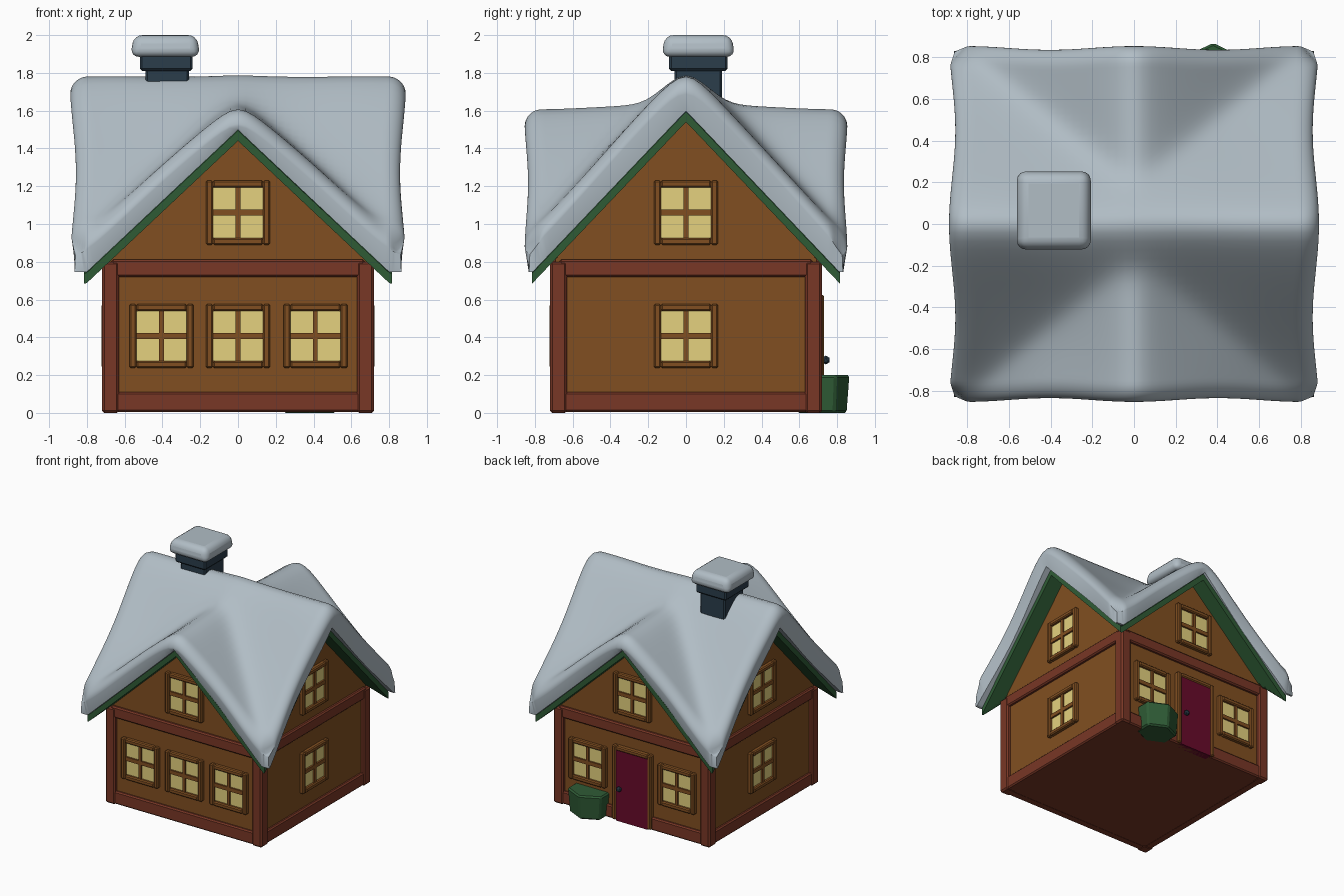
import bpy, bmesh
from math import sin, cos, pi, sqrt, hypot, radians
from mathutils import Matrix, Vector

if "Cube" in bpy.data.objects:
    bpy.data.objects.remove(bpy.data.objects["Cube"], do_unlink=True)


def material(name, r, g, b):
    m = bpy.data.materials.new(name)
    m.use_nodes = True
    m.diffuse_color = (r, g, b, 1)
    bsdf = m.node_tree.nodes["Principled BSDF"]
    bsdf.inputs["Base Color"].default_value = (r, g, b, 1)
    bsdf.inputs["Roughness"].default_value = 0.9
    return m


SNOW = material("snow", 0.44, 0.51, 0.56)
WALL = material("wall brown", 0.22, 0.078, 0.015)
BEAM = material("beam red brown", 0.19, 0.038, 0.019)
GLASS = material("window yellow", 0.78, 0.64, 0.21)
GREEN = material("trim green", 0.028, 0.105, 0.036)
SLATE = material("chimney slate", 0.024, 0.047, 0.07)
DOOR = material("door crimson", 0.14, 0.003, 0.024)


def finish(name, bm, mat, bevel=0.0, segments=1, smooth=False):
    bmesh.ops.recalc_face_normals(bm, faces=bm.faces)
    mesh = bpy.data.meshes.new(name)
    bm.to_mesh(mesh)
    bm.free()
    mesh.materials.append(mat)
    ob = bpy.data.objects.new(name, mesh)
    bpy.context.collection.objects.link(ob)
    if bevel:
        mod = ob.modifiers.new("Bevel", "BEVEL")
        mod.width, mod.segments = bevel, segments
    if smooth:
        bpy.ops.object.select_all(action="DESELECT")
        ob.select_set(True)
        bpy.context.view_layer.objects.active = ob
        bpy.ops.object.shade_smooth_by_angle(angle=radians(50))
    return ob


def boxes(name, mat, spans, turn=0, bevel=0.0, segments=1, smooth=False):
    """Boxes from (x0, x1, y0, y1, z0, z1), turned by quarter turns about z."""
    bm = bmesh.new()
    for x0, x1, y0, y1, z0, z1 in spans:
        place = Matrix.Translation(((x0 + x1) / 2, (y0 + y1) / 2, (z0 + z1) / 2))
        size = Matrix.Diagonal((x1 - x0, y1 - y0, z1 - z0, 1))
        bmesh.ops.create_cube(bm, size=1, matrix=Matrix.Rotation(turn * pi / 2, 4, "Z") @ place @ size)
    return finish(name, bm, mat, bevel, segments, smooth)


def prism(name, mat, profile, half, turn):
    """Extrude an (x, z) profile along y."""
    bm = bmesh.new()
    face = bm.faces.new([bm.verts.new((x, -half, z)) for x, z in profile])
    out = bmesh.ops.extrude_face_region(bm, geom=[face])
    moved = [v for v in out["geom"] if isinstance(v, bmesh.types.BMVert)]
    bmesh.ops.translate(bm, verts=moved, vec=(0, 2 * half, 0))
    bmesh.ops.rotate(bm, verts=bm.verts, matrix=Matrix.Rotation(turn * pi / 2, 3, "Z"))
    return finish(name, bm, mat)


def shell(name, mat, top, bottom, n, smooth):
    """Closed sheet between two functions that map (u, v) in -1..1 to points."""
    bm = bmesh.new()
    steps = [sin((2 * i / n - 1) * pi / 2) for i in range(n + 1)]
    layers = [[[bm.verts.new(f(u, v)) for v in steps] for u in steps] for f in (top, bottom)]
    for g in layers:
        for i in range(n):
            for j in range(n):
                bm.faces.new((g[i][j], g[i + 1][j], g[i + 1][j + 1], g[i][j + 1]))
    rims = [[g[i][0] for i in range(n)] + [g[n][j] for j in range(n)]
            + [g[i][n] for i in range(n, 0, -1)] + [g[0][j] for j in range(n, 0, -1)] for g in layers]
    a, b = rims
    for i in range(len(a)):
        k = (i + 1) % len(a)
        bm.faces.new((a[i], a[k], b[k], b[i]))
    return finish(name, bm, mat, smooth=smooth)


# Cross-gabled roof surface
def roof(x, y):
    return max(1.495 - 0.94 * abs(x), 1.595 - 1.05 * abs(y))


# Green roof boards under the snow
HALF = 0.815
shell("roof_boards", GREEN,
      lambda u, v: (u * HALF, v * HALF, roof(u * HALF, v * HALF)),
      lambda u, v: (u * HALF, v * HALF, roof(u * HALF, v * HALF) - 0.055), 48, False)


# Thick rounded snow blanket with soft ridges, valleys and a wavy rim
def snow_plan(u, v):
    wide = 0.873 + 0.015 * cos(2 * pi * v * 0.95)
    deep = 0.845 + 0.009 * cos(2 * pi * u * 1.1)
    return u * wide, v * deep, wide, deep


def snow_top(u, v):
    x, y, wide, deep = snow_plan(u, v)
    a = 1.685 - 0.94 * sqrt(x * x + 0.0064)
    b = 1.865 - 1.12 * sqrt(y * y + 0.0064)
    z = (a + b + sqrt((a - b) ** 2 + 0.008)) / 2
    r = 0.09
    qx = max(0, 1 - (wide - abs(x)) / r)
    qy = max(0, 1 - (deep - abs(y)) / r)
    q = min(1, hypot(qx, qy))
    pull = 1 - 0.03 * qx * qy
    z += 0.006 * sin(7 * x + 2 * y) * sin(6 * y - x)
    return x * pull, y * pull, z - 0.09 * (1 - sqrt(1 - q * q))


def snow_bottom(u, v):
    x, y, _, _ = snow_plan(u, v)
    x, y = x * 0.975, y * 0.975
    return x, y, max(roof(x, y) + 0.003, 0.745)


shell("roof_snow", SNOW, snow_top, snow_bottom, 64, True)

# Walls with gables, and the floor
W = 0.69
for turn, peak, name in ((0, 1.46, "front_back_walls"), (1, 1.55, "side_walls")):
    prism(name, WALL, [(-W, 0.02), (W, 0.02), (W, 0.815), (0, peak), (-W, 0.815)], W, turn)
boxes("floor", BEAM, [(-0.7, 0.7, -0.7, 0.7, 0.005, 0.03)])

# Timber frame
for turn in range(4):
    boxes(f"corner_post_{turn}", BEAM, [(-0.72, -0.63, -0.72, -0.63, 0, 0.8)], turn, 0.012)
    boxes(f"wall_beams_{turn}", BEAM, [(-0.66, 0.66, -0.712, -0.64, 0.004, 0.11),
                                       (-0.67, 0.67, -0.715, -0.64, 0.72, 0.812)], turn, 0.01)


# Windows: four frame bars, a cross and a glowing plate
def window(name, x, z, turn):
    o, i, m = 0.17, 0.133, 0.012
    front, mid, back = -0.722, -0.712, -0.68
    boxes(name + "_frame", WALL, [
        (x - o, x - i, front, back, z - o, z + o),
        (x + i, x + o, front, back, z - o, z + o),
        (x - i, x + i, front, back, z + i, z + o),
        (x - i, x + i, front, back, z - o, z - i)], turn, 0.008)
    boxes(name + "_cross", WALL, [
        (x - m, x + m, mid, back, z - i, z + i),
        (x - i, x + i, mid, back, z - m - 0.004, z + m + 0.004)], turn)
    boxes(name + "_glass", GLASS, [(x - i, x + i, -0.698, -0.69, z - i, z + i)], turn)


lower = {"front": (-0.405, 0, 0.41), "right": (0,), "back": (-0.41, 0.41), "left": (0,)}
for turn, (side, spots) in enumerate(lower.items()):
    window(side + "_upper_window", 0, 1.06, turn)
    for n, x in enumerate(spots):
        window(f"{side}_window_{n}", x, 0.407, turn)

# Back door with frame and knob
boxes("door", DOOR, [(-0.14, 0.15, -0.722, -0.66, 0.004, 0.59)], 2)
boxes("door_frame", WALL, [(-0.175, -0.14, -0.73, -0.66, 0.01, 0.625),
                           (0.15, 0.185, -0.73, -0.66, 0.01, 0.625),
                           (-0.14, 0.15, -0.73, -0.66, 0.59, 0.625)], 2, 0.008)
bm = bmesh.new()
bmesh.ops.create_icosphere(bm, subdivisions=1, radius=0.024,
                           matrix=Matrix.Translation((0.1, 0.74, 0.28)))
finish("door_knob", bm, SLATE)

# Faceted bush beside the door
bm = bmesh.new()
bmesh.ops.create_cone(bm, cap_ends=True, segments=6, radius1=0.9, radius2=1, depth=0.2,
                      matrix=Matrix.Translation((0.38, 0.72, 0.1)) @ Matrix.Diagonal((0.18, 0.15, 1, 1)))
finish("bush", bm, GREEN, 0.012)

# Chimney with a snow cap
boxes("chimney_shaft", SLATE, [(-0.49, -0.26, -0.06, 0.19, 1.5, 1.83)], bevel=0.01)
boxes("chimney_rim", SLATE, [(-0.52, -0.24, -0.09, 0.22, 1.81, 1.9)], bevel=0.012)
cap = boxes("chimney_snow", SNOW, [(-0.57, -0.2, -0.13, 0.26, 1.885, 2.0)],
            bevel=0.045, segments=4, smooth=True)
for v in cap.data.vertices:
    if v.co.z > 1.95:
        v.co.x = -0.385 + (v.co.x + 0.385) * 0.9
        v.co.y = 0.065 + (v.co.y - 0.065) * 0.9
